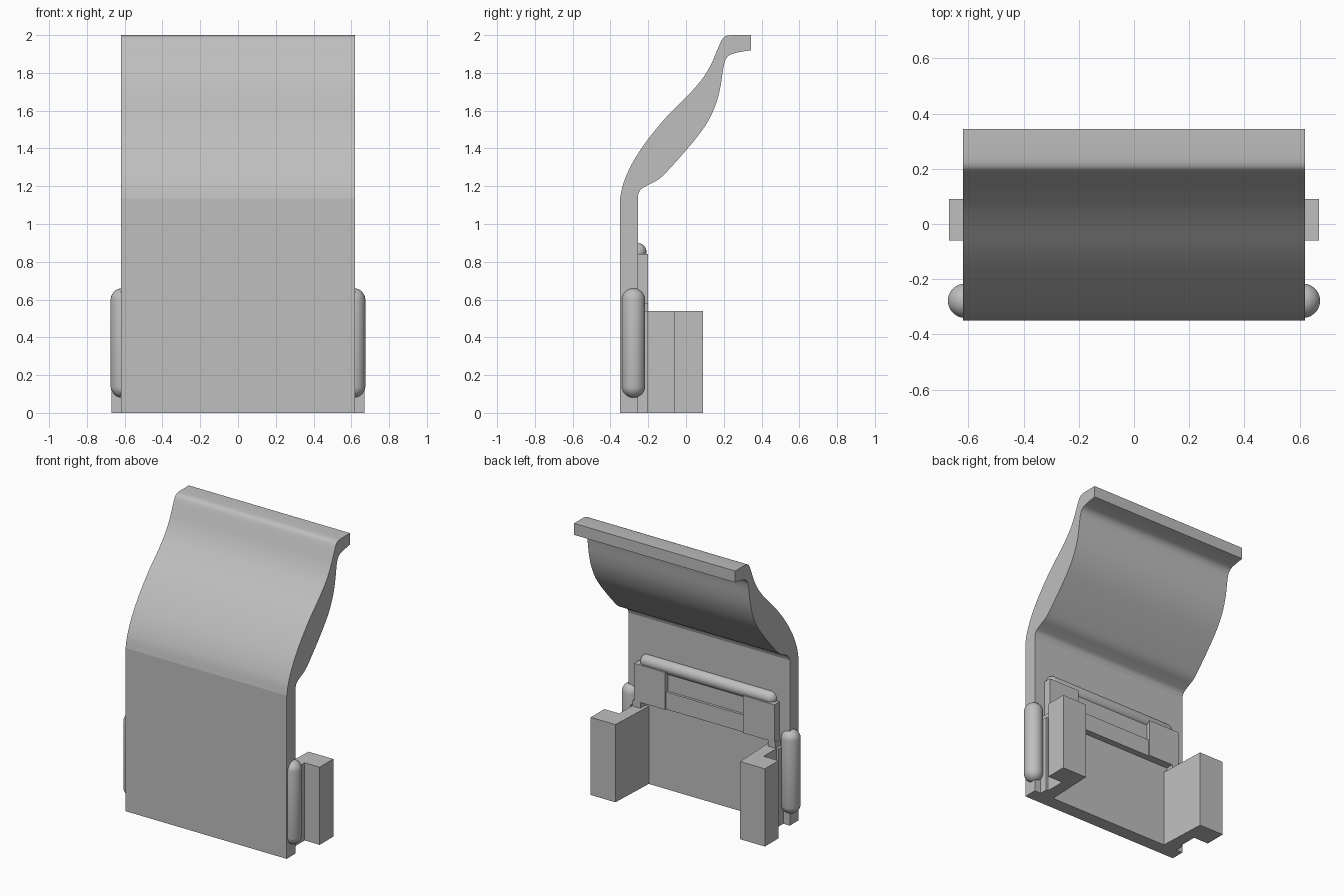
import bpy, bmesh, math
from mathutils import Vector, Matrix

cube = bpy.data.objects.get("Cube")
if cube:
    bpy.data.objects.remove(cube, do_unlink=True)

grey = bpy.data.materials.new("plain_grey")
grey.use_nodes = True
grey.diffuse_color = (0.52, 0.52, 0.52, 1)
grey.node_tree.nodes["Principled BSDF"].inputs["Base Color"].default_value = grey.diffuse_color


def finish(name, bm, creases=()):
    """Smooth shading with sharp edges by angle and along given (y, z) creases."""
    bmesh.ops.recalc_face_normals(bm, faces=bm.faces[:])
    for f in bm.faces:
        f.smooth = True
    for e in bm.edges:
        on_crease = any(all(abs(v.co.y - y) + abs(v.co.z - z) < 1e-4 for v in e.verts)
                        for y, z in creases)
        e.smooth = e.calc_face_angle(0) < math.radians(32) and not on_crease
    mesh = bpy.data.meshes.new(name)
    bm.to_mesh(mesh)
    bm.free()
    mesh.materials.append(grey)
    obj = bpy.data.objects.new(name, mesh)
    bpy.context.collection.objects.link(obj)
    return obj


def extrude(name, points, direction, creases=()):
    bm = bmesh.new()
    face = bm.faces.new([bm.verts.new(p) for p in points])
    new = bmesh.ops.extrude_face_region(bm, geom=[face], use_keep_orig=True)["geom"]
    verts = [g for g in new if isinstance(g, bmesh.types.BMVert)]
    bmesh.ops.translate(bm, verts=verts, vec=direction)
    return finish(name, bm, creases)


def box(name, x0, x1, y0, y1, z0, z1):
    return extrude(name, [(x0, y0, z0), (x1, y0, z0), (x1, y1, z0), (x0, y1, z0)],
                   (0, 0, z1 - z0))


def capsule(name, center, radius, length, along_x=False):
    bm = bmesh.new()
    bmesh.ops.create_uvsphere(bm, u_segments=28, v_segments=15, radius=radius)
    for v in bm.verts:
        v.co.z += math.copysign(length / 2 - radius, v.co.z)
    if along_x:
        bm.transform(Matrix.Rotation(math.pi / 2, 4, "Y"))
    bm.transform(Matrix.Translation(center))
    return finish(name, bm)


def spline(pts, steps=4):
    """Smooth curve through the points."""
    p = [Vector(q) for q in pts]
    p = [p[0] * 2 - p[1]] + p + [p[-1] * 2 - p[-2]]
    out = []
    for a, b, c, d in zip(p, p[1:], p[2:], p[3:]):
        for i in range(steps):
            t = i / steps
            out.append(0.5 * (2 * b + (c - a) * t + (2 * a - 5 * b + 4 * c - d) * t ** 2
                              + (3 * b - a - 3 * c + d) * t ** 3))
    return out + [p[-2]]


# Wide panel with a curved upper part and a lip
front = spline([(-0.35, 1.135), (-0.33, 1.22), (-0.28, 1.33), (-0.2, 1.45), (-0.1, 1.57),
                (0, 1.67), (0.08, 1.76), (0.13, 1.84), (0.165, 1.92), (0.19, 1.975),
                (0.21, 1.994), (0.24, 2.0)])
back = spline([(0.345, 1.92), (0.26, 1.905), (0.22, 1.885), (0.2, 1.84), (0.183, 1.73),
               (0.16, 1.64), (0.12, 1.55), (0.07, 1.475), (0, 1.39), (-0.08, 1.3),
               (-0.14, 1.24), (-0.2, 1.207), (-0.24, 1.182), (-0.255, 1.15)])
profile = [(-0.35, 0), *front, (0.345, 2.0), *back, (-0.255, 0)]
half = 0.62
extrude("curved_panel", [(-half, y, z) for y, z in profile], (2 * half, 0, 0),
        [(-0.35, 1.135), (-0.255, 1.15)])

# Mirrored side parts
for side, s in (("left", 1), ("right", -1)):
    capsule(side + "_side_roller", (0.612 * s, -0.278, 0.37), 0.0625, 0.58)
    clip = [(0.465, -0.255), (0.57, -0.255), (0.57, -0.2), (0.555, -0.2), (0.555, -0.06),
            (0.67, -0.06), (0.67, 0.09), (0.48, 0.09)]
    extrude(side + "_clip_arm", [(x * s, y, 0) for x, y in clip], (0, 0, 0.54))
    box(side + "_rail", 0.49 * s, 0.55 * s, -0.255, -0.2, 0.54, 0.58)
    box(side + "_bracket_plate", 0.3 * s, 0.54 * s, -0.255, -0.2, 0.58, 0.84)

# Cross bar and recessed strips between the bracket plates
capsule("cross_bar", (0, -0.255, 0.853), 0.046, 1.04, along_x=True)
box("lower_strip", -0.3, 0.3, -0.255, -0.21, 0.58, 0.7)
box("recessed_strip", -0.3, 0.3, -0.255, -0.228, 0.7, 0.82)
